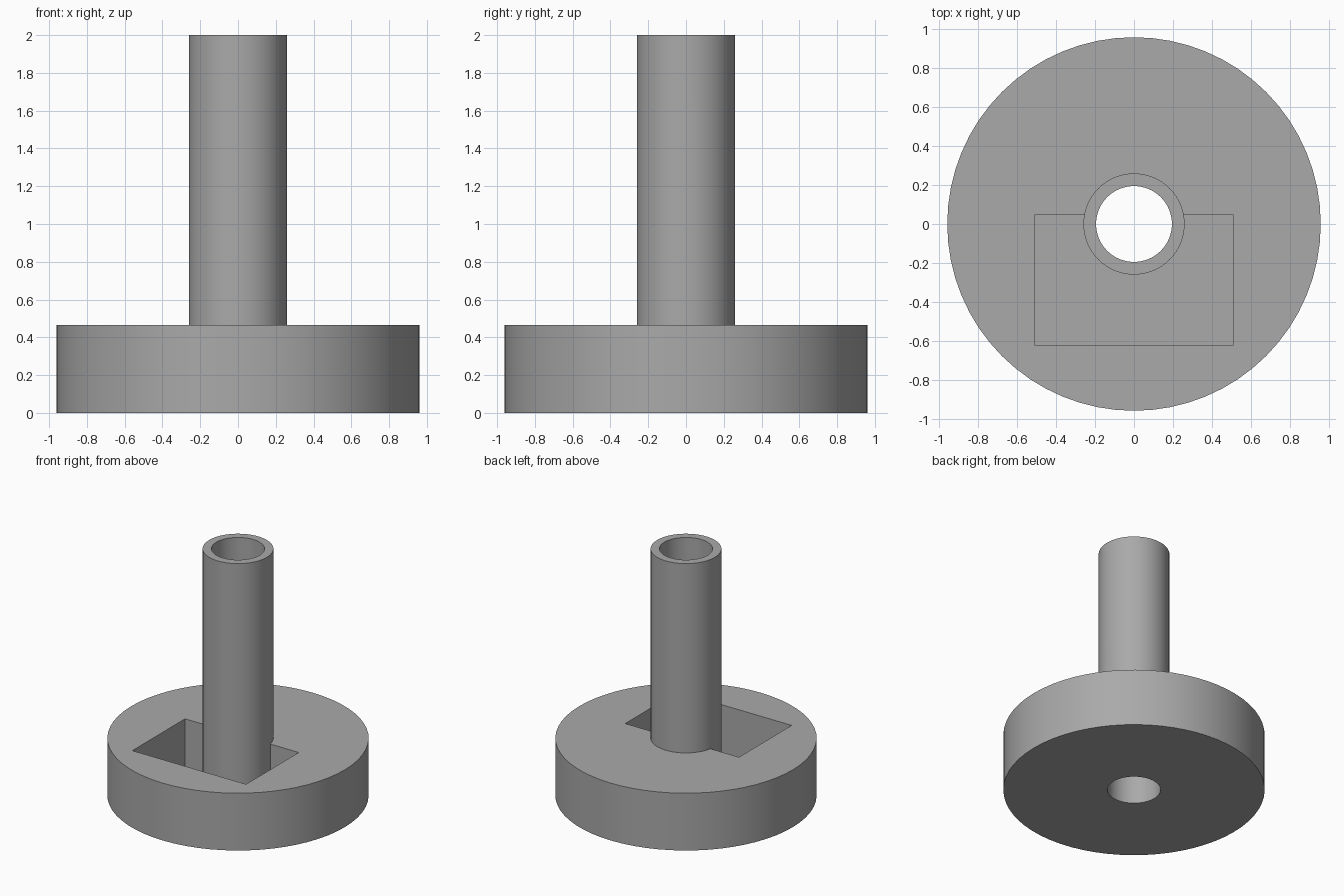
import bpy

cube = bpy.data.objects.get("Cube")
if cube:
    bpy.data.objects.remove(cube, do_unlink=True)

HEIGHT, BASE_TOP, FLOOR = 2.0, 0.465, 0.065
BASE_R, TUBE_R, BORE_R = 0.96, 0.26, 0.195

# Single grey material
grey = bpy.data.materials.new("plain_grey")
grey.use_nodes = True
colour = (0.4, 0.4, 0.4, 1)
grey.diffuse_color = colour
grey.node_tree.nodes["Principled BSDF"].inputs["Base Color"].default_value = colour


def cylinder(name, radius, z0, z1):
    bpy.ops.mesh.primitive_cylinder_add(
        vertices=64, radius=radius, depth=z1 - z0, location=(0, 0, (z0 + z1) / 2))
    obj = bpy.context.object
    obj.name = name
    obj.data.materials.append(grey)
    return obj


def box(name, x0, x1, y0, y1, z0, z1):
    bpy.ops.mesh.primitive_cube_add(
        size=1, location=((x0 + x1) / 2, (y0 + y1) / 2, (z0 + z1) / 2))
    obj = bpy.context.object
    obj.name = name
    obj.scale = (x1 - x0, y1 - y0, z1 - z0)
    obj.data.materials.append(grey)
    return obj


def combine(target, tool, operation):
    mod = target.modifiers.new(tool.name, "BOOLEAN")
    mod.object, mod.operation, mod.solver = tool, operation, "EXACT"
    bpy.context.view_layer.update()
    bpy.context.view_layer.objects.active = target
    bpy.ops.object.modifier_apply(modifier=mod.name)
    bpy.data.objects.remove(tool, do_unlink=True)


# Round base with an open rectangular pocket
base = cylinder("base_with_tube", BASE_R, 0, BASE_TOP)
pocket = box("pocket", -0.51, 0.51, -0.625, 0.05, FLOOR, BASE_TOP + 0.2)
combine(base, pocket, "DIFFERENCE")

# Tall tube rising out of the pocket floor, bored right through
combine(base, cylinder("tube", TUBE_R, FLOOR / 2, HEIGHT), "UNION")
combine(base, cylinder("bore", BORE_R, -0.1, HEIGHT + 0.1), "DIFFERENCE")

# Smooth round walls, sharp rims
bpy.ops.object.select_all(action="DESELECT")
base.select_set(True)
bpy.context.view_layer.objects.active = base
bpy.ops.object.shade_smooth_by_angle()
